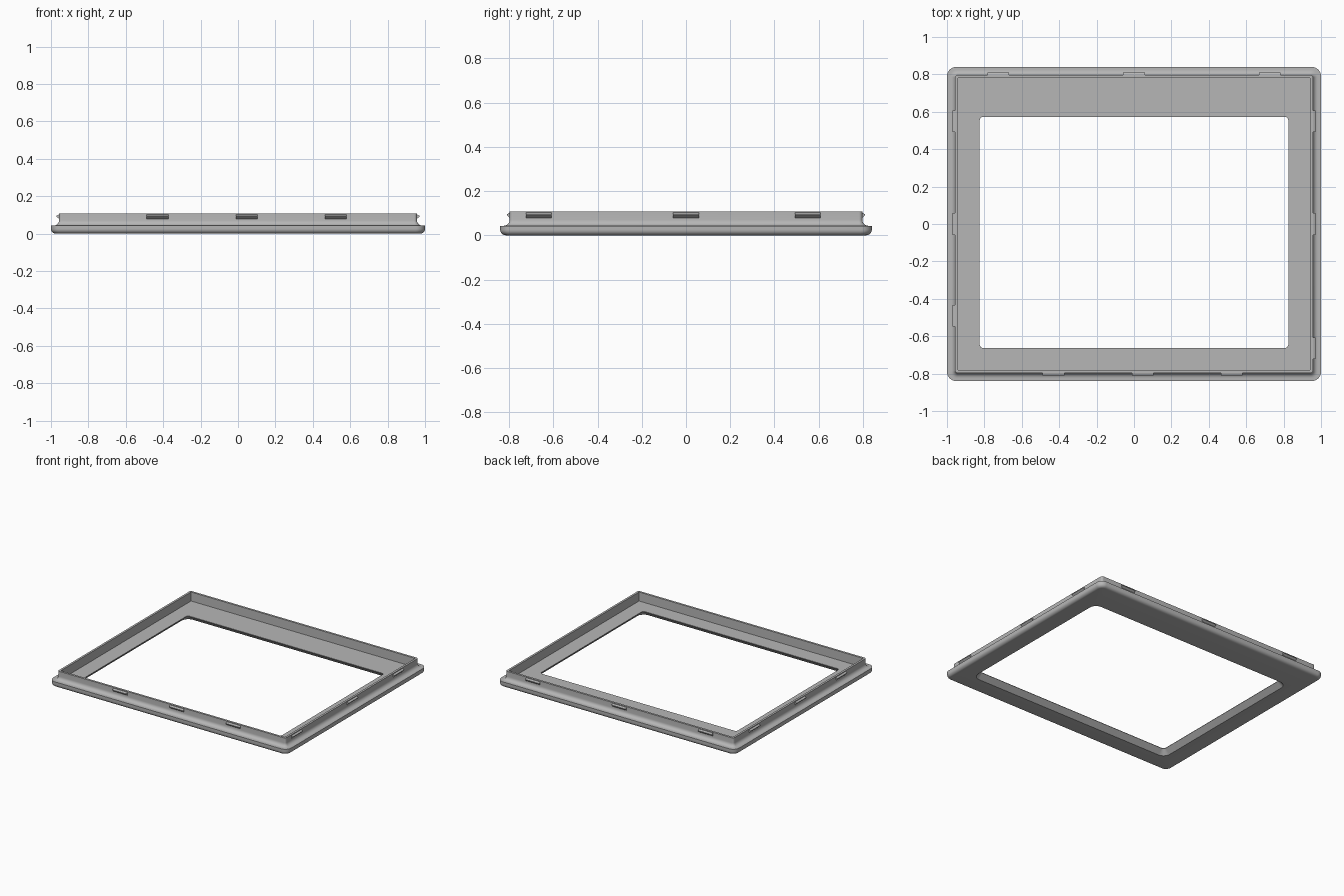
import bpy
import bmesh
from math import sin, cos, pi, radians

cube = bpy.data.objects.get("Cube")
if cube:
    bpy.data.objects.remove(cube, do_unlink=True)

grey = bpy.data.materials.new("plain grey")
grey.use_nodes = True
colour = (0.47, 0.47, 0.47, 1)
grey.diffuse_color = colour
grey.node_tree.nodes["Principled BSDF"].inputs["Base Color"].default_value = colour

HALF_X, HALF_Y = 1.0, 0.84      # outer half sizes
WALL = 0.043                    # inset of the upright wall
FLANGE_Z, FLOOR_Z, TOP_Z = 0.043, 0.04, 0.108
CORNER_STEPS = 8


def rounded_rect(bm, hx, hy, r, z, cy=0.0):
    """Ring of vertices around a rounded rectangle."""
    ring = []
    for corner, (sx, sy) in enumerate([(1, 1), (-1, 1), (-1, -1), (1, -1)]):
        for i in range(CORNER_STEPS + 1):
            a = (corner + i / CORNER_STEPS) * pi / 2
            ring.append(bm.verts.new((sx * (hx - r) + r * cos(a),
                                      cy + sy * (hy - r) + r * sin(a), z)))
    return ring


def finish(name, bm):
    bmesh.ops.recalc_face_normals(bm, faces=bm.faces)
    mesh = bpy.data.meshes.new(name)
    bm.to_mesh(mesh)
    bm.free()
    mesh.materials.append(grey)
    mesh.shade_smooth()
    mesh.set_sharp_from_angle(angle=radians(30))
    obj = bpy.data.objects.new(name, mesh)
    bpy.context.collection.objects.link(obj)
    return obj


# Bezel: closed cross-section swept round the frame as (inset, height, corner radius)
section = []
edge = 0.025
for i in range(7):              # rounded lower outer edge
    a = i / 6 * pi / 2
    inset = edge * (1 - sin(a))
    section.append((inset, edge * (1 - cos(a)), 0.05 - 0.8 * inset))
section.append((0.0, FLANGE_Z, 0.05))
fillet = 0.027
for i in range(7):              # hollow fillet between flange and wall
    a = i / 6 * pi / 2
    inset = WALL - fillet * (1 - sin(a))
    section.append((inset, FLANGE_Z + fillet * (1 - cos(a)), 0.05 - 0.8 * inset))
section += [(WALL, TOP_Z, 0.0156), (WALL + 0.016, TOP_Z, 0.004),
            (WALL + 0.016, FLOOR_Z, 0.004)]

bm = bmesh.new()
rings = [rounded_rect(bm, HALF_X - d, HALF_Y - d, r, z) for d, z, r in section]
# Window opening, chamfered wider towards the underside
for flare, z in [(0, FLOOR_Z), (0, FLOOR_Z - 0.003), (0.035, 0)]:
    rings.append(rounded_rect(bm, 0.825 + flare, 0.618 + flare, 0.02 + flare, z, -0.045))
for a, b in zip(rings, rings[1:] + rings[:1]):
    for i in range(len(a)):
        j = (i + 1) % len(a)
        bm.faces.new((a[i], a[j], b[j], b[i]))
finish("bezel_frame", bm)


# Snap tabs: small wedges along the outside of the wall
def snap_tab(name, side, along):
    profile = [(-0.004, 0.079), (0, 0.079), (0.013, 0.09),
               (0.013, 0.095), (0, 0.102), (-0.004, 0.102)]
    bm = bmesh.new()
    ends = []
    for t in (along - 0.058, along + 0.058):
        ring = []
        for out, z in profile:
            if side in ("left", "right"):
                s = 1 if side == "left" else -1
                co = (s * (HALF_X - WALL + out), t, z)
            else:
                s = 1 if side == "back" else -1
                co = (t, s * (HALF_Y - WALL + out), z)
            ring.append(bm.verts.new(co))
        ends.append(ring)
        bm.faces.new(ring)
    for i in range(len(profile)):
        j = (i + 1) % len(profile)
        bm.faces.new((ends[0][i], ends[0][j], ends[1][j], ends[1][i]))
    finish(name, bm)


tabs = {"front": (-0.43, 0.047, 0.522), "back": (-0.725, 0, 0.725),
        "left": (-0.665, 0, 0.55), "right": (-0.49, 0, 0.55)}
for side, places in tabs.items():
    for n, along in enumerate(places, 1):
        snap_tab(f"{side}_snap_tab_{n}", side, along)
